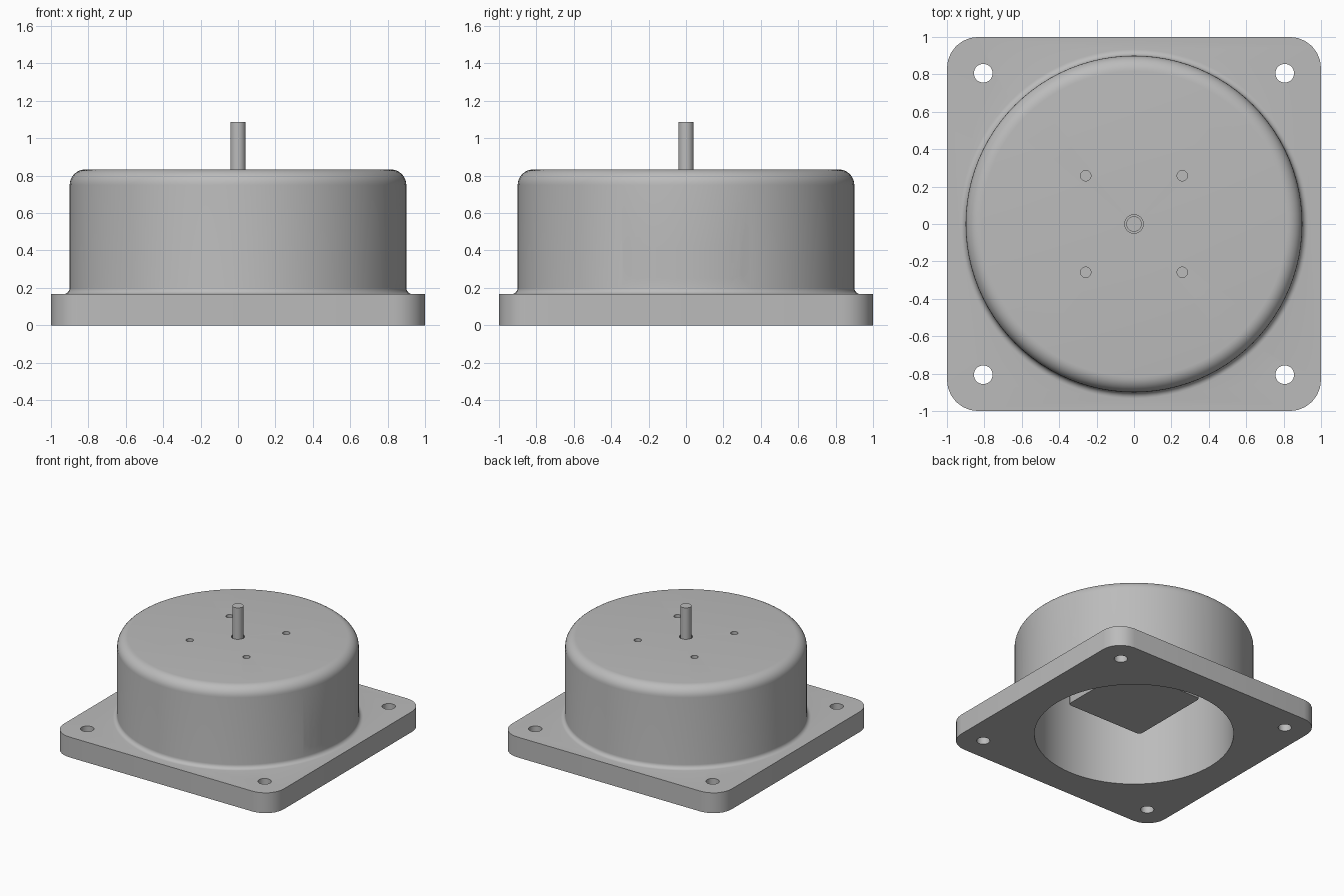
import bpy, bmesh, math
from mathutils import Matrix, Vector

cube = bpy.data.objects.get("Cube")
if cube:
    bpy.data.objects.remove(cube, do_unlink=True)

grey = bpy.data.materials.new("plain grey")
grey.use_nodes = True
colour = (0.5, 0.5, 0.5, 1)
grey.diffuse_color = colour
grey.node_tree.nodes["Principled BSDF"].inputs["Base Color"].default_value = colour


def finish(name, bm):
    bmesh.ops.recalc_face_normals(bm, faces=bm.faces)
    mesh = bpy.data.meshes.new(name)
    bm.to_mesh(mesh)
    bm.free()
    mesh.materials.append(grey)
    ob = bpy.data.objects.new(name, mesh)
    bpy.context.collection.objects.link(ob)
    return ob


def arc(cx, cy, r, start, end, steps):
    angles = [math.radians(start + (end - start) * i / steps) for i in range(steps + 1)]
    return [(cx + r * math.cos(a), cy + r * math.sin(a)) for a in angles]


def prism(name, w, h, r, low, high, at=(0, 0), steps=8, turn=Matrix()):
    """Rounded rectangle extruded along z, then turned."""
    outline = []
    for i, (sx, sy) in enumerate([(1, 1), (-1, 1), (-1, -1), (1, -1)]):
        outline += arc(at[0] + sx * (w / 2 - r), at[1] + sy * (h / 2 - r),
                       r, 90 * i, 90 * i + 90, steps)
    bm = bmesh.new()
    face = bm.faces.new([bm.verts.new((x, y, low)) for x, y in outline])
    top = bmesh.ops.extrude_face_region(bm, geom=[face])["geom"]
    moved = [v for v in top if isinstance(v, bmesh.types.BMVert)]
    bmesh.ops.translate(bm, vec=(0, 0, high - low), verts=moved)
    bmesh.ops.remove_doubles(bm, verts=bm.verts, dist=1e-5)
    bm.transform(turn)
    return finish(name, bm)


def cylinder(name, r, low, high, at=(0, 0), steps=8):
    return prism(name, 2 * r, 2 * r, r, low, high, at, steps)


def lathe(name, profile, steps=96):
    bm = bmesh.new()
    verts = [bm.verts.new((x, 0, z)) for x, z in profile]
    edges = [bm.edges.new(pair) for pair in zip(verts, verts[1:])]
    bmesh.ops.spin(bm, geom=verts + edges, cent=(0, 0, 0), axis=(0, 0, 1),
                   angle=math.tau, steps=steps)
    bmesh.ops.remove_doubles(bm, verts=bm.verts, dist=1e-5)
    return finish(name, bm)


def combine(target, tool, operation):
    mod = target.modifiers.new(operation, 'BOOLEAN')
    mod.operation = operation
    mod.solver = 'EXACT'
    mod.object = tool
    bpy.context.view_layer.objects.active = target
    bpy.ops.object.modifier_apply(modifier=mod.name)
    bpy.data.objects.remove(tool, do_unlink=True)


# Drum with a rounded top edge and a small fillet at its foot, on a square flange
foot = arc(0.933, 0.2, 0.033, 270, 180, 6)
crown = arc(0.817, 0.75, 0.083, 0, 90, 8)
housing = lathe("motor_housing", [(0, 0.08), (0.933, 0.08)] + foot + crown + [(0, 0.833)])
flange = prism("flange", 2, 2, 0.167, 0, 0.167, steps=6)
combine(housing, flange, 'UNION')

# Bore open at the bottom, shaft hole, and the cable slot on the left side
combine(housing, cylinder("bore", 0.75, -0.1, 0.75, steps=24), 'DIFFERENCE')
combine(housing, cylinder("shaft_hole", 0.05, 0.6, 1), 'DIFFERENCE')
sideways = Matrix(((0, 0, 1, 0), (1, 0, 0, 0), (0, 1, 0, 0), (0, 0, 0, 1)))
slot = prism("cable_slot", 0.667, 0.167, 0.083, 0.4, 1.2, at=(0, 0.335), turn=sideways)
combine(housing, slot, 'DIFFERENCE')

# Mounting holes in the flange and screw holes in the drum top
for sx in (-1, 1):
    for sy in (-1, 1):
        combine(housing, cylinder("mount_hole", 0.05, -0.1, 0.3, (sx * 0.806, sy * 0.806)),
                'DIFFERENCE')
        combine(housing, cylinder("screw_hole", 0.028, 0.6, 1, (sx * 0.258, sy * 0.258), 5),
                'DIFFERENCE')

# Square motor hung under the drum top, with its shaft
motor = prism("motor_body", 0.705, 0.705, 0.03, 0.285, 0.75, steps=4)
shaft = cylinder("motor_shaft", 0.041, 0.74, 1.087)

for ob in (housing, motor, shaft):
    bpy.ops.object.select_all(action='DESELECT')
    ob.select_set(True)
    bpy.context.view_layer.objects.active = ob
    bpy.ops.object.shade_smooth_by_angle(angle=math.radians(30))
